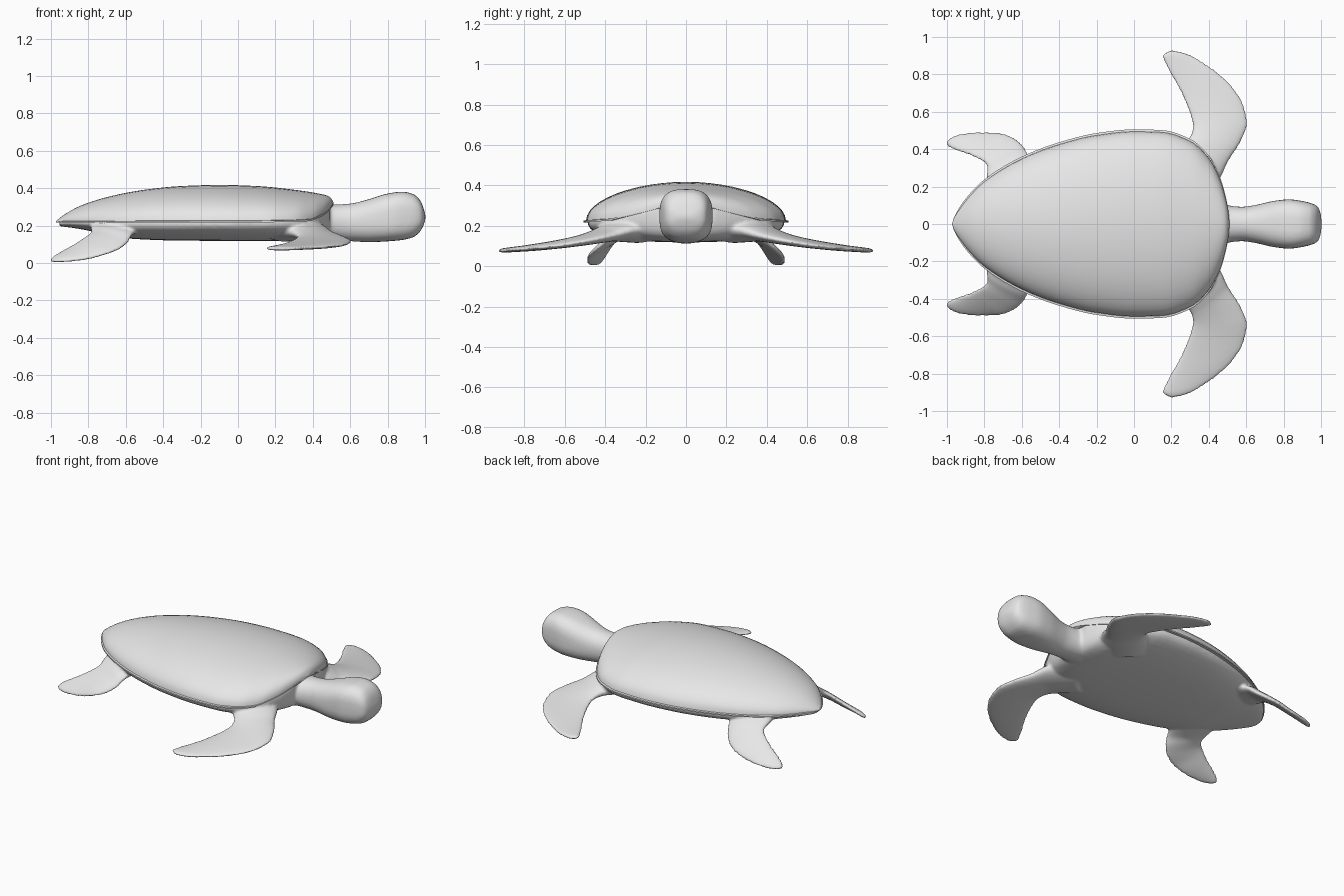
import bpy, bmesh, math
from mathutils import Vector

if "Cube" in bpy.data.objects:
    bpy.data.objects.remove(bpy.data.objects["Cube"])

skin = bpy.data.materials.new("light grey")
skin.diffuse_color = (0.8, 0.8, 0.8, 1)
skin.use_nodes = True
skin.node_tree.nodes["Principled BSDF"].inputs["Base Color"].default_value = skin.diffuse_color


def curve(table, x):
    """Smooth monotone interpolation through (x, value) pairs."""
    n = len(table)
    x = min(max(x, table[0][0]), table[-1][0])
    i = 0
    while i < n - 2 and x > table[i + 1][0]:
        i += 1
    d = [(table[k + 1][1] - table[k][1]) / (table[k + 1][0] - table[k][0]) for k in range(n - 1)]

    def slope(k):
        if k == 0 or k == n - 1:
            return d[0] if k == 0 else d[-1]
        a, b = d[k - 1], d[k]
        return 0 if a * b <= 0 else 2 * a * b / (a + b)
    x0, y0 = table[i]
    x1, y1 = table[i + 1]
    h = x1 - x0
    t = (x - x0) / h
    return (y0 * (1 + 2 * t) * (1 - t) ** 2 + h * slope(i) * t * (1 - t) ** 2
            + y1 * t * t * (3 - 2 * t) + h * slope(i + 1) * t * t * (t - 1))


def loft(bm, rings):
    """Skin a list of equal rings and close both ends."""
    loops = [[bm.verts.new(p) for p in r] for r in rings]
    n = len(loops[0])
    for a, b in zip(loops, loops[1:]):
        for k in range(n):
            bm.faces.new((a[k], a[(k + 1) % n], b[(k + 1) % n], b[k]))
    bm.faces.new(loops[0])
    bm.faces.new(loops[-1])


def make(name, bm):
    bmesh.ops.recalc_face_normals(bm, faces=bm.faces[:])
    me = bpy.data.meshes.new(name)
    bm.to_mesh(me)
    bm.free()
    me.materials.append(skin)
    ob = bpy.data.objects.new(name, me)
    bpy.context.collection.objects.link(ob)
    bpy.ops.object.select_all(action='DESELECT')
    ob.select_set(True)
    bpy.context.view_layer.objects.active = ob
    bpy.ops.object.shade_smooth_by_angle(angle=math.radians(40))
    return ob


def spow(v, p):
    return math.copysign(abs(v) ** p, v)


def stations(x0, x1, n):
    """Positions from x0 to x1, denser toward both ends."""
    return [x0 + (x1 - x0) * (0.5 - 0.5 * math.cos(math.pi * i / n)) for i in range(n + 1)]


# Shared shell outline: half width, crown height, rim height, belly height
WIDTH = [(-.972, .002), (-.965, .028), (-.95, .06), (-.9, .135), (-.8, .238), (-.6, .36), (-.4, .437),
         (-.2, .486), (0, .506), (.15, .502), (.3, .455), (.4, .365), (.46, .25), (.49, .15),
         (.505, .07), (.511, .003)]
CROWN = [(-.972, .226), (-.93, .258), (-.85, .303), (-.7, .353), (-.5, .392), (-.3, .412), (-.1, .418),
         (.1, .412), (.3, .392), (.45, .368), (.49, .355), (.511, .325)]
RIM = [(-.972, .218), (.2, .222), (.38, .228), (.44, .25), (.48, .276), (.511, .315)]
BELLY = [(-.97, .2), (-.85, .183), (-.75, .163), (-.57, .13), (-.3, .12), (.2, .118), (.35, .121),
         (.45, .135), (.49, .16)]

# Shell: domed top with a thin lip all round
bm = bmesh.new()
rings = []
for x in stations(-.972, .511, 60):
    w, top, rim = curve(WIDTH, x), curve(CROWN, x), curve(RIM, x)
    lip = min(.012, w * .12)
    ring = [(x, w, rim - lip * .3), (x, w, rim + lip * .4)]
    base = rim + lip * .6
    for k in range(25):
        a = math.pi * k / 24
        ring.append((x, (w - lip) * spow(math.cos(a), 1.04), base + (top - base) * math.sin(a) ** 1.04))
    ring += [(x, -w, rim + lip * .4), (x, -w, rim - lip * .3), (x, -w * .9, rim), (x, w * .9, rim)]
    rings.append(ring)
loft(bm, rings)
make("shell", bm)

# Body skin: belly, head and flippers fused into one smooth surface
bm = bmesh.new()

# Belly
rings = []
for x in stations(-.955, .49, 40):
    w, rim, low = curve(WIDTH, x) * .965, curve(RIM, x), curve(BELLY, x)
    up = (curve(CROWN, x) - rim) * .35
    ring = []
    for k in range(40):
        a = 2 * math.pi * k / 40
        s = math.sin(a)
        ring.append((x, w * spow(math.cos(a), .85), rim + (up * s if s > 0 else (rim - low) * spow(s, .8))))
    rings.append(ring)
loft(bm, rings)

# Neck and head
HEAD_W = [(.36, .16), (.45, .118), (.52, .097), (.58, .092), (.65, .102), (.75, .124), (.83, .132),
          (.9, .123), (.96, .107), (.985, .09), (.997, .06), (1.003, .02)]
HEAD_TOP = [(.36, .31), (.52, .313), (.6, .318), (.7, .342), (.8, .372), (.88, .382), (.94, .368),
            (.975, .335), (.995, .285), (1.003, .25)]
HEAD_LOW = [(.36, .13), (.5, .122), (.6, .117), (.7, .112), (.85, .12), (.93, .135), (.975, .17),
            (.995, .21), (1.003, .24)]
rings = []
for x in stations(.36, 1.003, 36):
    w, t, b = curve(HEAD_W, x), curve(HEAD_TOP, x), curve(HEAD_LOW, x)
    p = curve([(.36, 1), (.6, .9), (.85, .68), (1.003, .7)], x)
    rings.append([(x, w * spow(math.cos(a), p), (t + b) / 2 + (t - b) / 2 * spow(math.sin(a), p))
                  for a in (2 * math.pi * k / 32 for k in range(32))])
loft(bm, rings)


def flipper(lead, trail, thick, steps=40):
    """Blade between two edge lines, mirrored to both sides."""
    def at(pts, t):
        return Vector([curve([(i, p[c]) for i, p in enumerate(pts)], t) for c in range(3)])
    end = len(lead) - 1
    rings = []
    for s in range(steps + 1):
        t = end * math.sin(math.pi / 2 * s / steps)
        a, b = at(lead, t), at(trail, t)
        e = .3
        along = (at(lead, min(end, t + e)) + at(trail, min(end, t + e))
                 - at(lead, max(0, t - e)) - at(trail, max(0, t - e)))
        n = (a - b).cross(along).normalized()
        h = curve(list(enumerate(thick)), t) / 2
        rings.append([(a + b) / 2 + (a - b) / 2 * math.cos(q) + n * h * math.sin(q)
                      for q in (2 * math.pi * k / 24 for k in range(24))])
    for side in (1, -1):
        loft(bm, [[(p.x, p.y * side, p.z) for p in r] for r in rings])


# Front flippers
flipper([(.38, .12, .19), (.465, .25, .18), (.507, .34, .155), (.567, .43, .135), (.608, .54, .115),
         (.585, .645, .1), (.505, .76, .088), (.39, .853, .08), (.28, .915, .076), (.205, .93, .076),
         (.165, .915, .078)],
        [(.14, .32, .17), (.265, .43, .165), (.307, .485, .15), (.314, .525, .138), (.303, .57, .127),
         (.273, .65, .113), (.235, .73, .1), (.2, .79, .092), (.168, .85, .085), (.153, .885, .081),
         (.152, .9, .079)],
        [.13, .1, .072, .058, .048, .04, .034, .028, .024, .02, .012])

# Rear flippers
flipper([(-.53, .28, .18), (-.565, .37, .15), (-.59, .415, .11), (-.64, .46, .072), (-.72, .488, .043),
         (-.82, .492, .018), (-.92, .483, .008), (-.98, .46, .006), (-1.004, .435, .01)],
        [(-.78, .18, .2), (-.79, .26, .185), (-.785, .3, .168), (-.81, .335, .145), (-.85, .355, .118),
         (-.9, .375, .088), (-.95, .393, .058), (-.99, .41, .032), (-1.003, .425, .016)],
        [.07, .06, .05, .042, .036, .032, .028, .022, .012])

body = make("body", bm)
fuse = body.modifiers.new("fuse", 'REMESH')
fuse.mode = 'VOXEL'
fuse.voxel_size = .009
fuse.use_smooth_shade = True
soft = body.modifiers.new("soften", 'SMOOTH')
soft.factor = .5
soft.iterations = 6
